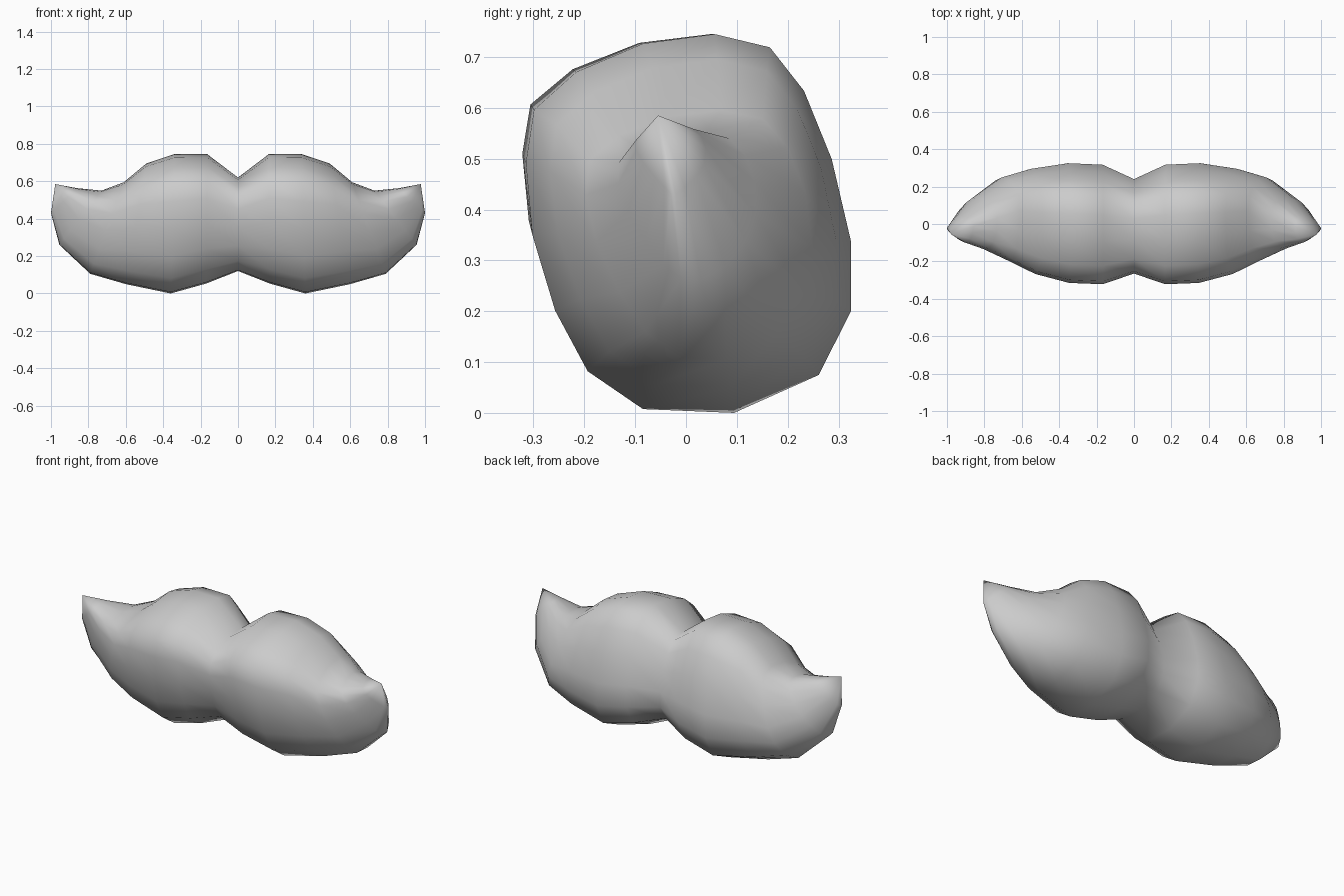
import bpy, bmesh

if "Cube" in bpy.data.objects:
    bpy.data.objects.remove(bpy.data.objects["Cube"])

# Cross-section outline: (depth -1..1, height 0..1)
profile = [(.16, 1), (-.28, .975), (-.69, .90), (-.95, .80), (-1, .66), (-.96, .47),
           (-.82, .27), (-.62, .11), (-.28, .01), (.28, 0), (.80, .10), (1, .27),
           (1, .45), (.88, .67), (.71, .85), (.50, .965)]

# Stations of one half: top x, top z, bottom x, bottom z, front y, back y, pinch of the lower edge
stations = [(0, .62, 0, .12, -.265, .24, 0),
            (.165, .745, .17, .053, -.322, .317, 0),
            (.34, .745, .36, 0, -.315, .325, 0),
            (.49, .695, .60, .05, -.27, .302, .08),
            (.61, .595, .79, .105, -.205, .27, .3),
            (.73, .55, .955, .26, -.143, .162, .55),
            (.86, .563, 1.0, .43, -.105, .055, .8)]
tip = (.977, .585, -.055)

bm = bmesh.new()


def ring(station, side):
    tx, tz, bx, bz, front, back, pinch = station
    mid, half = (front + back) / 2, (back - front) / 2
    return [bm.verts.new((side * (bx + (tx - bx) * v),
                          mid + u * half * (1 - pinch * (1 - v) ** 2),
                          bz + (tz - bz) * v))
            for u, v in profile]


# Loft from the left tip through the middle to the right tip
rings = [ring(s, -1) for s in reversed(stations[1:])] + [ring(s, 1) for s in stations]
n = len(profile)
for a, b in zip(rings, rings[1:]):
    for i in range(n):
        j = (i + 1) % n
        bm.faces.new((a[i], a[j], b[j], b[i]))

# Pointed upturned tips
for end, side in ((rings[0], -1), (rings[-1], 1)):
    point = bm.verts.new((side * tip[0], tip[2], tip[1]))
    for i in range(n):
        bm.faces.new((end[i], end[(i + 1) % n], point))

bmesh.ops.recalc_face_normals(bm, faces=bm.faces)
for f in bm.faces:
    f.smooth = True

mesh = bpy.data.meshes.new("moustache")
bm.to_mesh(mesh)
bm.free()
bpy.context.collection.objects.link(bpy.data.objects.new("moustache", mesh))
